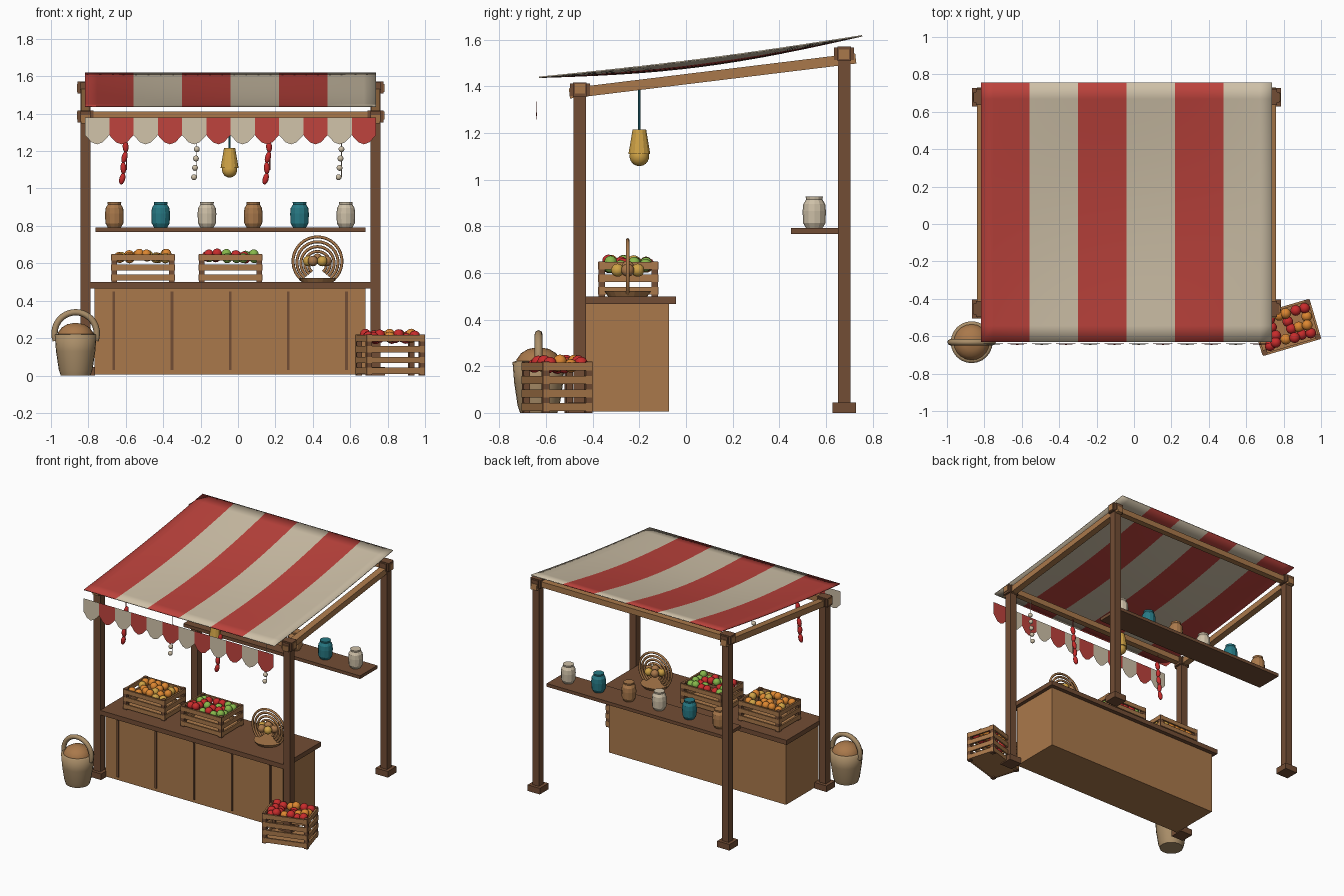
import bpy, bmesh, math, random
from mathutils import Vector, Matrix

random.seed(4)
if "Cube" in bpy.data.objects:
    bpy.data.objects.remove(bpy.data.objects["Cube"])


def material(name, *rgb):
    m = bpy.data.materials.new(name)
    m.use_nodes = True
    m.diffuse_color = (*rgb, 1)
    m.node_tree.nodes["Principled BSDF"].inputs["Base Color"].default_value = (*rgb, 1)
    return m


DARK = material("dark wood", 0.17, 0.075, 0.035)
WOOD = material("light wood", 0.40, 0.19, 0.07)
RED = material("red cloth", 0.50, 0.055, 0.045)
CREAM = material("cream", 0.62, 0.53, 0.39)
TEAL = material("teal glaze", 0.02, 0.19, 0.23)
GOLD = material("gold", 0.62, 0.36, 0.06)
APPLE = material("fruit red", 0.58, 0.025, 0.025)
ORANGE = material("fruit orange", 0.72, 0.24, 0.03)
GREEN = material("fruit green", 0.24, 0.48, 0.07)
STRAW = material("straw", 0.40, 0.27, 0.14)


def finish(name, bm, mats, smooth=False):
    me = bpy.data.meshes.new(name)
    bmesh.ops.recalc_face_normals(bm, faces=bm.faces)
    for f in bm.faces:
        f.smooth = smooth
    bm.to_mesh(me)
    bm.free()
    for m in mats:
        me.materials.append(m)
    ob = bpy.data.objects.new(name, me)
    bpy.context.collection.objects.link(ob)
    return ob


def add_box(bm, c, s, mat=0):
    made = bmesh.ops.create_cube(bm, size=1, matrix=Matrix.Translation(c) @ Matrix.Diagonal((*s, 1)))
    for f in {f for v in made["verts"] for f in v.link_faces}:
        f.material_index = mat


def box(name, lo, hi, mat):
    lo, hi = Vector(lo), Vector(hi)
    bm = bmesh.new()
    add_box(bm, (lo + hi) / 2, hi - lo)
    return finish(name, bm, [mat])


def ball(name, c, r, mat, stretch=1, tilt=0):
    bm = bmesh.new()
    bmesh.ops.create_uvsphere(bm, u_segments=14, v_segments=9, radius=r,
                              matrix=Matrix.Translation(c) @ Matrix.Rotation(tilt, 4, "Y")
                              @ Matrix.Diagonal((1, 1, stretch, 1)))
    return finish(name, bm, [mat], True)


def lathe(name, c, profile, mat, sides=16, smooth=False):
    """Solid of revolution from (radius, height) pairs."""
    bm = bmesh.new()
    rings = [[bm.verts.new((c[0] + r * math.cos(a), c[1] + r * math.sin(a), c[2] + z))
              for a in [math.tau * i / sides for i in range(sides)]] for r, z in profile]
    for a, b in zip(rings, rings[1:]):
        for i in range(sides):
            j = (i + 1) % sides
            bm.faces.new((a[i], a[j], b[j], b[i]))
    bm.faces.new(rings[0])
    bm.faces.new(rings[-1])
    ob = finish(name, bm, [mat], smooth)
    if smooth:
        for p in ob.data.polygons:
            p.use_smooth = len(p.vertices) == 4
    return ob


def arch(name, c, radius, tube, start, end, mat):
    """Round bar bent along an arc in the xz plane."""
    cu = bpy.data.curves.new(name, "CURVE")
    cu.dimensions = "3D"
    cu.bevel_depth, cu.bevel_resolution, cu.use_fill_caps = tube, 2, True
    n = 24
    sp = cu.splines.new("POLY")
    sp.points.add(n)
    for i, p in enumerate(sp.points):
        a = math.radians(start + (end - start) * i / n)
        p.co = (c[0] + radius * math.cos(a), c[1], c[2] + radius * math.sin(a), 1)
    cu.materials.append(mat)
    ob = bpy.data.objects.new(name, cu)
    bpy.context.collection.objects.link(ob)


# Posts with feet and joints
MID, HALF, FRONT, BACK = -0.04, 0.775, -0.455, 0.678
for side, x in (("right", MID - HALF), ("left", MID + HALF)):
    for end, y, top in (("front", FRONT, 1.415), ("back", BACK, 1.57)):
        tag = f"{end}_{side}"
        box(f"{tag}_post", (x - 0.027, y - 0.027, 0), (x + 0.027, y + 0.027, top), DARK)
        box(f"{tag}_foot", (x - 0.05, y - 0.05, 0), (x + 0.05, y + 0.05, 0.045), DARK)
        bm = bmesh.new()
        add_box(bm, (x, y, top - 0.03), (0.085, 0.058, 0.062))
        add_box(bm, (x, y, top - 0.03), (0.058, 0.085, 0.054))
        finish(f"{tag}_joint", bm, [DARK])
    # Sloping side beam
    a, b = Vector((x, -0.5, 1.37)), Vector((x, 0.728, 1.52))
    beam = box(f"{side}_beam", (-0.024, -(b - a).length / 2, -0.022), (0.024, (b - a).length / 2, 0.022), WOOD)
    beam.location = (a + b) / 2
    beam.rotation_euler.x = math.atan2(b.z - a.z, b.y - a.y)
for end, y, z in (("front", FRONT, 1.39), ("back", BACK, 1.538)):
    box(f"{end}_beam", (MID - 0.822, y - 0.022, z - 0.021), (MID + 0.822, y + 0.022, z + 0.021), WOOD)

# Sagging striped canopy
bm = bmesh.new()
nx, ny, w = 24, 16, 0.778
grid = []
for i in range(nx + 1):
    u = 2 * i / nx - 1
    row = []
    for j in range(ny + 1):
        t = j / ny
        sag = math.sin(math.pi * t) * (0.012 + 0.03 * (1 - u * u))
        row.append(bm.verts.new((MID + w * u, -0.63 + 1.385 * t, 1.442 + 0.178 * t - sag)))
    grid.append(row)
for i in range(nx):
    for j in range(ny):
        f = bm.faces.new((grid[i][j], grid[i + 1][j], grid[i + 1][j + 1], grid[i][j + 1]))
        f.material_index = (i * 6 // nx) % 2
canopy = finish("canopy", bm, [RED, CREAM], True)
canopy.modifiers.new("thickness", "SOLIDIFY").thickness = 0.006

# Bunting flags
bm = bmesh.new()
step = 2 * w / 12
for i in range(12):
    x0 = MID - w + step * i
    pts = [(0, 1.38), (0, 1.285), (0.27, 1.247), (0.5, 1.236), (0.73, 1.247), (1, 1.285), (1, 1.38)]
    f = bm.faces.new([bm.verts.new((x0 + step * u, -0.638 - 0.008 * math.sin(math.pi * u), z)) for u, z in pts])
    f.material_index = i % 2
finish("bunting", bm, [CREAM, RED])

# Counter
box("counter_body", (-0.767, -0.45, 0.006), (0.682, -0.073, 0.468), WOOD)
box("counter_top", (-0.792, -0.482, 0.466), (0.709, -0.043, 0.5), DARK)
for i in range(5):
    x = -0.664 + 0.311 * i
    box("counter_batten", (x - 0.007, -0.458, 0.03), (x + 0.007, -0.449, 0.45), DARK)

# Back shelf and jars
box("shelf", (-0.762, 0.45, 0.768), (0.682, 0.652, 0.792), DARK)
jar = [(0.034, 0), (0.048, 0.024), (0.05, 0.075), (0.047, 0.105), (0.035, 0.125), (0.037, 0.137)]
for i in range(6):
    lathe("jar", (-0.661 + 0.2475 * i, 0.55, 0.79), jar, (WOOD, TEAL, CREAM)[i % 3], 12)


def crate(name, c, size, slats, turn, fruits, r):
    """Slatted crate on dark corner posts with a heap of fruit."""
    sx, sy, h = size
    bm = bmesh.new()
    add_box(bm, (0, 0, 0.015), (sx - 0.02, sy - 0.02, 0.012))
    for u in (-1, 1):
        for v in (-1, 1):
            add_box(bm, (u * (sx / 2 - 0.014), v * (sy / 2 - 0.014), h / 2), (0.028, 0.028, h), 1)
        for k in range(slats):
            sh = 0.62 * h / slats
            z = 0.008 + sh / 2 + (h - sh - 0.012) * k / (slats - 1)
            add_box(bm, (0, u * (sy / 2 - 0.004), z), (sx - 0.006, 0.012, sh))
            add_box(bm, (u * (sx / 2 - 0.004), 0, z), (0.012, sy - 0.006, sh))
    ob = finish(name, bm, [WOOD, DARK])
    ob.matrix_world = place = Matrix.Translation(c) @ Matrix.Rotation(turn, 4, "Z")
    for i in range(6):
        for j in range(4):
            if random.random() < 0.12:
                continue
            p = Vector(((i - 2.5) / 6 * (sx - 0.04), (j - 1.5) / 4 * (sy - 0.04),
                        h - 0.012 + random.uniform(-0.012, 0.014)))
            p += Vector((random.uniform(-0.008, 0.008), random.uniform(-0.008, 0.008), 0))
            ball("fruit", place @ p, r, random.choice(fruits))


crate("orange_crate", (-0.508, -0.247, 0.5), (0.336, 0.255, 0.15), 3, 0, [ORANGE, ORANGE, GOLD], 0.027)
crate("apple_crate", (-0.04, -0.247, 0.5), (0.336, 0.255, 0.15), 3, 0, [APPLE, APPLE, GREEN], 0.027)
crate("ground_crate", (0.813, -0.553, 0), (0.323, 0.22, 0.22), 4, math.radians(16.5),
      [APPLE, APPLE, ORANGE], 0.029)

# Arched display basket
bx, by = 0.425, -0.25
lathe("display_base", (bx, by, 0.5), [(0.085, 0), (0.1, 0.022), (0.09, 0.022)], WOOD, 20)
for k in range(5):
    arch("display_hoop", (bx, by, 0.61 - 0.005 * k), 0.131 - 0.021 * k, 0.008, -50, 230, WOOD)
for k in range(7):
    a = math.tau * k / 6
    d = 0.05 if k < 6 else 0
    ball("display_fruit", (bx + d * math.cos(a), by + d * math.sin(a), 0.612 + 0.012 * (k == 6)), 0.028,
         GOLD if k % 2 else WOOD)

# Tall ground basket
gx, gy = -0.868, -0.632
lathe("basket", (gx, gy, 0), [(0.08, 0), (0.09, 0.03), (0.105, 0.13), (0.112, 0.218), (0.1, 0.222)], STRAW, 24, True)
lathe("basket_filling", (gx, gy, 0.2), [(0.1, 0), (0.094, 0.03), (0.075, 0.056), (0.045, 0.074), (0.012, 0.08)],
      WOOD, 20, True)
arch("basket_handle", (gx, gy, 0.225), 0.113, 0.017, -20, 200, STRAW)

# Pepper and garlic strings under the front beam
for x in (-0.607, 0.16):
    for k in range(5):
        ball("pepper", (x + 0.012 - 0.006 * k, FRONT, 1.28 - 0.057 * k), 0.016, APPLE, 2, 0.15 * (-1) ** k + 0.1)
    lathe("pepper_cord", (x + 0.01, FRONT, 1.1), [(0.003, 0), (0.003, 0.28)], RED, 6)
for x in (-0.225, 0.548):
    for k in range(5):
        ball("garlic", (x + 0.01 - 0.005 * k, FRONT, 1.26 - 0.05 * k), 0.016, CREAM)
    lathe("garlic_cord", (x + 0.005, FRONT, 1.06), [(0.002, 0), (0.002, 0.32)], CREAM, 6)

# Hanging lamp
lx, ly = -0.045, -0.2
lathe("lamp_cord", (lx, ly, 1.2), [(0.005, 0), (0.005, 0.2)], TEAL, 8)
lathe("lamp_shade", (lx, ly, 1.11), [(0.048, 0), (0.03, 0.105)], GOLD, 14)
ball("lamp_bulb", (lx, ly, 1.1), 0.042, GOLD)
